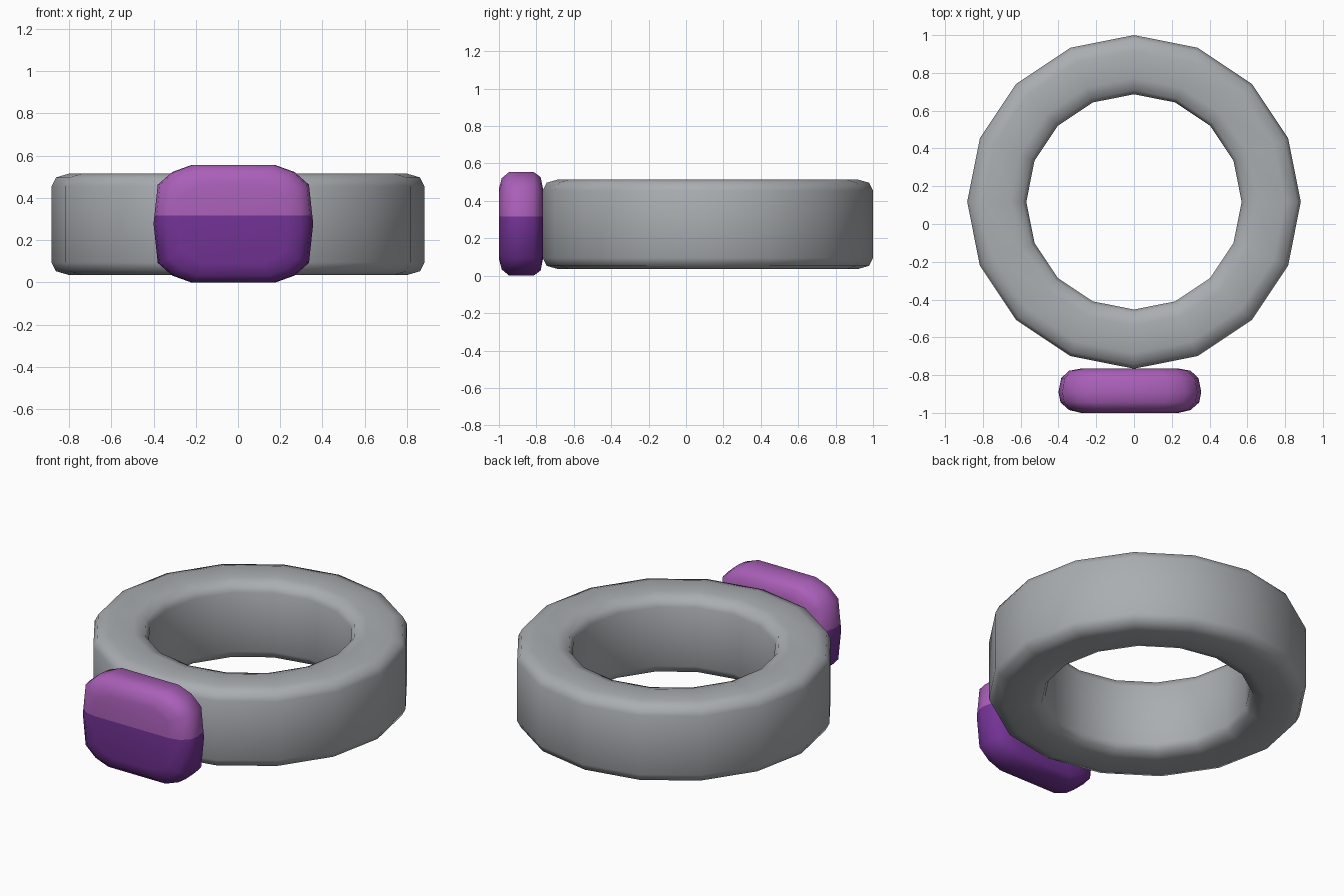
import bpy, bmesh, math

if "Cube" in bpy.data.objects:
    bpy.data.objects.remove(bpy.data.objects["Cube"])

def mat(name, rgb):
    m = bpy.data.materials.new(name)
    m.diffuse_color = (*rgb, 1)
    m.use_nodes = True
    m.node_tree.nodes["Principled BSDF"].inputs["Base Color"].default_value = m.diffuse_color
    return m

def finish(bm, name, mats, angle):
    bmesh.ops.recalc_face_normals(bm, faces=bm.faces)
    me = bpy.data.meshes.new(name)
    bm.to_mesh(me)
    bm.free()
    ob = bpy.data.objects.new(name, me)
    bpy.context.collection.objects.link(ob)
    for m in mats:
        me.materials.append(m)
    bpy.ops.object.select_all(action='DESELECT')
    ob.select_set(True)
    bpy.context.view_layer.objects.active = ob
    bpy.ops.object.shade_smooth_by_angle(angle=math.radians(angle))
    return ob

def bridge(bm, a, b):
    n = len(a)
    return [bm.faces.new((a[i], a[(i + 1) % n], b[(i + 1) % n], b[i])) for i in range(n)]

grey = mat("ring grey", (0.40, 0.42, 0.44))
light = mat("light purple", (0.40, 0.115, 0.48))
dark = mat("dark purple", (0.175, 0.033, 0.31))

# Ring band: rounded profile swept around 16 sides
half = [(0.883, 0.18), (0.862, 0.222), (0.80, 0.24), (0.655, 0.24), (0.59, 0.222), (0.57, 0.18)]
profile = half + [(r, -z) for r, z in reversed(half)]
bm = bmesh.new()
loops = []
for i in range(16):
    a = math.tau * i / 16
    loops.append([bm.verts.new((r * math.cos(a), 0.117 + r * math.sin(a), 0.275 + z)) for r, z in profile])
for i in range(16):
    bridge(bm, loops[i], loops[(i + 1) % 16])
finish(bm, "ring_band", [grey], 60)

# Front plate: pillow-shaped outline lofted through depth layers
quarter = [(0.378, 0.0), (0.358, 0.185), (0.29, 0.245), (0.20, 0.2775)]
right = quarter + [(-x, z) for x, z in reversed(quarter[1:])]
outline = right + [(-x, -z) for x, z in right]
outline = [p for i, p in enumerate(outline) if p not in outline[:i]]
outline.sort(key=lambda p: math.atan2(p[1], p[0]))
layers = [(-1.0, 0.68, 0.68), (-0.985, 0.85, 0.88), (-0.945, 0.97, 1.0), (-0.89, 1.0, 1.0),
          (-0.815, 0.96, 1.0), (-0.777, 0.85, 0.90), (-0.765, 0.68, 0.68)]
bm = bmesh.new()
loops = [[bm.verts.new((-0.022 + x * sx, y, 0.2775 + z * sz)) for x, z in outline] for y, sx, sz in layers]
for a, b in zip(loops, loops[1:]):
    bridge(bm, a, b)
bm.faces.new(loops[0])
bm.faces.new(loops[-1])
# Two-tone split by height
bmesh.ops.bisect_plane(bm, geom=bm.verts[:] + bm.edges[:] + bm.faces[:],
                       plane_co=(0, 0, 0.316), plane_no=(0, 0, 1))
for f in bm.faces:
    f.material_index = 0 if f.calc_center_median().z > 0.316 else 1
finish(bm, "front_plate", [light, dark], 60)
